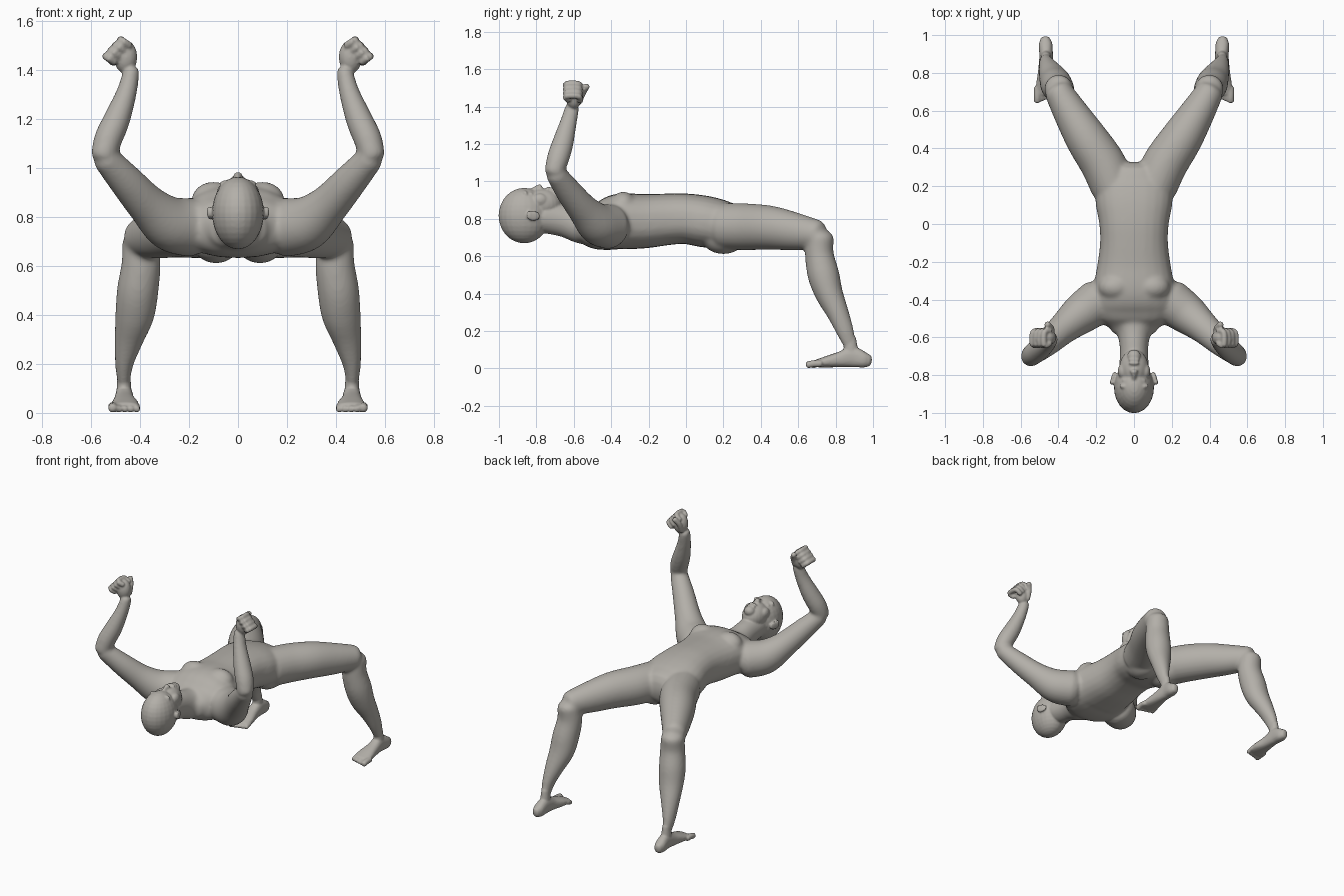
import bpy, bmesh
from math import cos, sin, pi, copysign
from mathutils import Vector, Matrix

cube = bpy.data.objects.get("Cube")
if cube:
    bpy.data.objects.remove(cube, do_unlink=True)

skin = bpy.data.materials.new("warm_grey_skin")
skin.use_nodes = True
color = (0.45, 0.43, 0.395, 1)
skin.diffuse_color = color
skin.node_tree.nodes["Principled BSDF"].inputs["Base Color"].default_value = color
X, Y, Z = Vector((1, 0, 0)), Vector((0, 1, 0)), Vector((0, 0, 1))


def spline(rows, steps=5):
    """Smooth curve through rows of x, y, z, half width, half depth."""
    out = []
    last = len(rows) - 1
    for i in range(last):
        quad = [rows[max(0, i - 1)], rows[i], rows[i + 1], rows[min(last, i + 2)]]
        for k in range(steps):
            t = k / steps
            out.append([b + t * ((c - a) + t * ((2 * a - 5 * b + 4 * c - d)
                        + t * (3 * b - a - 3 * c + d))) / 2 for a, b, c, d in zip(*quad)])
    return out + [list(rows[-1])]


def loft(bm, rows, ref, side=1, power=1.0, segments=24):
    """Closed tube of oval sections with rounded ends."""
    rows = spline(rows)
    points = [Vector(r[:3]) for r in rows]
    sections = []
    for i, r in enumerate(rows):
        t = (points[min(i + 1, len(rows) - 1)] - points[max(i - 1, 0)]).normalized()
        sections.append((points[i], t, r[3], r[4]))

    def cap(section, sign):
        p, t, a, b = section
        r = min(a, b) * 0.6
        return [(p + t * sign * r * sin(u), t, a * cos(u), b * cos(u)) for u in (0.5, 1.0, 1.4)]

    sections = cap(sections[0], -1)[::-1] + sections + cap(sections[-1], 1)
    rings = []
    for p, t, a, b in sections:
        u = t.cross(ref).normalized()
        v = u.cross(t)
        ring = []
        for k in range(segments):
            c, s = cos(2 * pi * k / segments), sin(2 * pi * k / segments)
            q = p + u * a * copysign(abs(c) ** power, c) + v * b * copysign(abs(s) ** power, s)
            ring.append(bm.verts.new((q.x * side, q.y, q.z)))
        rings.append(ring)
    for low, high in zip(rings, rings[1:]):
        for k in range(segments):
            n = (k + 1) % segments
            bm.faces.new((low[k], low[n], high[n], high[k]))
    bm.faces.new(rings[0][::-1])
    bm.faces.new(rings[-1])


def ball(bm, center, radii, side=1, turn=0):
    x, y, z = center
    place = (Matrix.Translation((x * side, y, z)) @ Matrix.Rotation(turn * side, 4, 'Z')
             @ Matrix.Diagonal((*radii, 1)))
    bmesh.ops.create_uvsphere(bm, u_segments=24, v_segments=16, radius=1, matrix=place)


def digit(bm, path, radius, side):
    loft(bm, [(*p, radius, radius) for p in path], Vector((0.6, 0.3, 0.74)), side, segments=12)


def fuse(bm, voxel, repeat):
    """Merge overlapping parts into one soft skin and return its mesh."""
    bmesh.ops.recalc_face_normals(bm, faces=bm.faces)
    mesh = bpy.data.meshes.new("parts")
    bm.to_mesh(mesh)
    bm.free()
    obj = bpy.data.objects.new("parts", mesh)
    bpy.context.collection.objects.link(obj)
    mod = obj.modifiers.new("Fuse", 'REMESH')
    mod.mode = 'VOXEL'
    mod.voxel_size = voxel
    mod = obj.modifiers.new("Soften", 'SMOOTH')
    mod.factor = 0.5
    mod.iterations = repeat
    graph = bpy.context.evaluated_depsgraph_get()
    result = bpy.data.meshes.new_from_object(obj.evaluated_get(graph))
    bpy.data.objects.remove(obj, do_unlink=True)
    return result


# Torso and neck
bm = bmesh.new()
loft(bm, [(0, -.55, .75, .13, .085), (0, -.5, .752, .2, .115), (0, -.43, .765, .235, .135),
          (0, -.35, .785, .22, .15), (0, -.22, .787, .195, .145), (0, -.1, .797, .18, .138),
          (0, 0, .80, .184, .135), (0, .1, .785, .202, .138), (0, .2, .768, .2, .13),
          (0, .26, .765, .15, .115)], Z, power=0.85)
loft(bm, [(0, -.77, .81, .08, .085), (0, -.65, .79, .076, .088), (0, -.56, .765, .1, .098),
          (0, -.47, .755, .17, .1)], Z)

# Arms, legs, chest and seat
for s in (1, -1):
    loft(bm, [(.19, -.41, .757, .12, .12), (.28, -.475, .775, .108, .112), (.37, -.55, .85, .084, .084),
              (.46, -.63, .95, .07, .07), (.54, -.695, 1.04, .056, .056)], Z, s)
    loft(bm, [(.55, -.705, 1.05, .052, .052), (.53, -.685, 1.12, .058, .06), (.495, -.66, 1.2, .055, .058),
              (.455, -.63, 1.31, .042, .046), (.435, -.607, 1.4, .034, .038)], Y, s)
    loft(bm, [(.11, .2, .76, .12, .125), (.165, .32, .757, .12, .125), (.25, .45, .752, .112, .118),
              (.33, .58, .732, .094, .102), (.4, .7, .715, .075, .08)], Z, s)
    loft(bm, [(.4, .715, .7, .074, .076), (.396, .713, .61, .08, .077), (.41, .735, .5, .085, .085),
              (.422, .765, .4, .08, .075), (.446, .81, .3, .06, .06), (.465, .85, .2, .038, .048),
              (.467, .878, .12, .026, .034)], Y, s)
    ball(bm, (.1, -.335, .87), (.09, .07, .075), s)
    ball(bm, (.09, .2, .705), (.1, .12, .094), s)
soft = fuse(bm, 0.01, 10)

# Head
bm = bmesh.new()
bm.from_mesh(soft)
bpy.data.meshes.remove(soft)
ball(bm, (0, -.865, .817), (.106, .137, .148))
ball(bm, (0, -.765, .88), (.078, .1, .082))
ball(bm, (0, -.7, .93), (.036, .035, .033))
loft(bm, [(0, -.835, .945, .012, .012), (0, -.805, .96, .012, .014), (0, -.78, .966, .02, .02)], Z)
for z_shift, y in ((.006, -.737), (.002, -.718)):
    ball(bm, (0, y, .955 + z_shift), (.03, .009, .012))

for s in (1, -1):
    # Brows, eyes and ears
    ball(bm, (.042, -.862, .935), (.036, .014, .017), s, 0.15)
    ball(bm, (.043, -.828, .932), (.02, .01, .012), s)
    ball(bm, (.06, -.78, .9), (.026, .04, .035), s)
    ball(bm, (.112, -.815, .815), (.009, .038, .027), s, 0.3)
    ball(bm, (.118, -.838, .82), (.01, .014, .024), s)

    # Fists: palm, four curled fingers and thumb
    ball(bm, (.46, -.6, 1.455), (.048, .044, .068), s, 0.2)
    ball(bm, (.485, -.605, 1.475), (.045, .04, .04), s)
    for i in range(4):
        x, z = .535 - .02 * i, 1.455 + .022 * i
        digit(bm, [(x - .03, -.63, z - .02), (x, -.642, z), (x, -.575, z), (x - .03, -.565, z - .025)], .016, s)
    digit(bm, [(.435, -.575, 1.42), (.44, -.55, 1.475), (.46, -.53, 1.51)], .017, s)

    # Feet: sole, ankle and toes with the big toe outermost
    loft(bm, [(.47, .978, .042, .026, .032), (.468, .95, .046, .036, .042), (.465, .89, .06, .036, .054),
              (.465, .82, .047, .042, .041), (.462, .75, .035, .055, .03), (.464, .69, .025, .06, .019)],
         Z, s, power=0.85)
    loft(bm, [(.466, .875, .16, .026, .034), (.466, .885, .07, .032, .04)], Y, s)
    for i in range(5):
        r = .019 if i == 0 else .014
        x, tip = .512 - .0245 * i, .652 + .007 * i
        digit(bm, [(x, .72, .026), (x, tip + .03, .025), (x, tip, r)], r, s)

mesh = fuse(bm, 0.0065, 2)
mesh.name = "body"
mesh.materials.clear()
mesh.materials.append(skin)
body = bpy.data.objects.new("body", mesh)
bpy.context.collection.objects.link(body)
mesh.polygons.foreach_set("use_smooth", [True] * len(mesh.polygons))
mesh.update()
